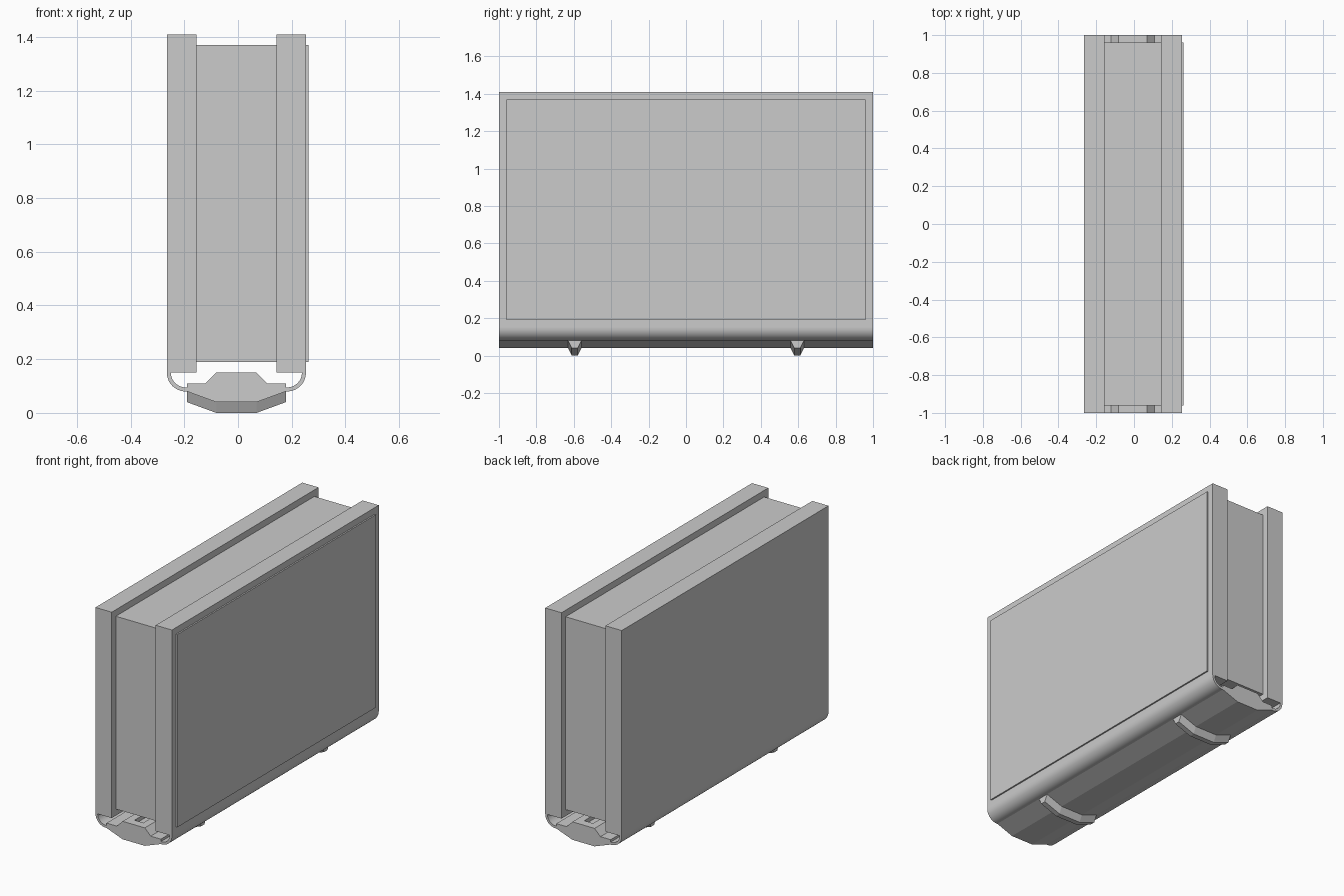
import bpy, bmesh, math

cube = bpy.data.objects.get("Cube")
if cube:
    bpy.data.objects.remove(cube, do_unlink=True)

CX = -0.006          # mid-plane of the body

grey = bpy.data.materials.new("plain grey")
grey.use_nodes = True
colour = (0.6, 0.6, 0.6, 1)
grey.diffuse_color = colour
grey.node_tree.nodes["Principled BSDF"].inputs["Base Color"].default_value = colour


def prism(name, profile, y0=-1.0, y1=1.0, smooth=False):
    """Extrude an (x, z) outline along y; x is measured from the mid-plane."""
    bm = bmesh.new()
    face = bm.faces.new([bm.verts.new((CX + x, y0, z)) for x, z in profile])
    ext = bmesh.ops.extrude_face_region(bm, geom=[face])
    moved = [v for v in ext["geom"] if isinstance(v, bmesh.types.BMVert)]
    bmesh.ops.translate(bm, verts=moved, vec=(0, y1 - y0, 0))
    return finish(name, bm, smooth)


def finish(name, bm, smooth=False):
    bmesh.ops.recalc_face_normals(bm, faces=bm.faces)
    mesh = bpy.data.meshes.new(name)
    bm.to_mesh(mesh)
    bm.free()
    obj = bpy.data.objects.new(name, mesh)
    bpy.context.collection.objects.link(obj)
    mesh.materials.append(grey)
    if smooth:
        bpy.ops.object.select_all(action="DESELECT")
        obj.select_set(True)
        bpy.context.view_layer.objects.active = obj
        bpy.ops.object.shade_smooth_by_angle(angle=math.radians(35))
    return obj


def rect(x0, x1, z0, z1):
    return [(x0, z0), (x1, z0), (x1, z1), (x0, z1)]


def arc(radius, steps=12):
    """Quarter circle from the panel's outer face down to the keel."""
    angles = [math.pi / 2 * i / steps for i in range(steps + 1)]
    return [(0.189 + radius * math.cos(a), 0.15 - radius * math.sin(a)) for a in angles]


# Side panels and the curved skirts below them
skirt = arc(0.07) + [(0.18, 0.08), (0.18, 0.095)] + arc(0.055)[::-1]
for side, s in (("left", 1), ("right", -1)):
    prism(side + "_panel", [(s * x, z) for x, z in rect(0.149, 0.259, 0.15, 1.41)])
    prism(side + "_skirt", [(s * x, z) for x, z in skirt], smooth=True)

# Inset core and the raised plate on the left panel
prism("core", rect(-0.149, 0.149, 0.19, 1.37), -0.96, 0.96)
prism("raised_plate", rect(0.259, 0.268, 0.19, 1.37), -0.96, 0.96)

# Keel with a faceted underside
UNDER = [(-0.184, 0.08), (-0.075, 0.04), (0.075, 0.04), (0.184, 0.08)]
prism("keel", UNDER + [(0.184, 0.11), (-0.184, 0.11)])

# Rail on top of the keel, with a slot along it
rail = prism("rail", [(-0.115, 0.11), (0.115, 0.11), (0.075, 0.15), (-0.075, 0.15)])
cutter = prism("slot_cutter", rect(-0.03, 0.03, 0.125, 0.2), -0.95, 0.95)
cutter.hide_render = True
cutter.hide_set(True)
cut = rail.modifiers.new("slot", "BOOLEAN")
cut.operation = "DIFFERENCE"
cut.solver = "EXACT"
cut.object = cutter

# Tapered ribs that follow the keel's underside
for name, y in (("front_rib", -0.595), ("back_rib", 0.595)):
    bm = bmesh.new()
    rings = []
    for x, z in UNDER:
        section = [(-0.036, 0), (0.036, 0), (0.016, -0.04), (-0.016, -0.04)]
        rings.append([bm.verts.new((CX + x, y + dy, z + dz)) for dy, dz in section])
    for a, b in zip(rings, rings[1:]):
        for i in range(4):
            j = (i + 1) % 4
            bm.faces.new((a[i], a[j], b[j], b[i]))
    bm.faces.new(rings[0])
    bm.faces.new(rings[-1])
    finish(name, bm)
